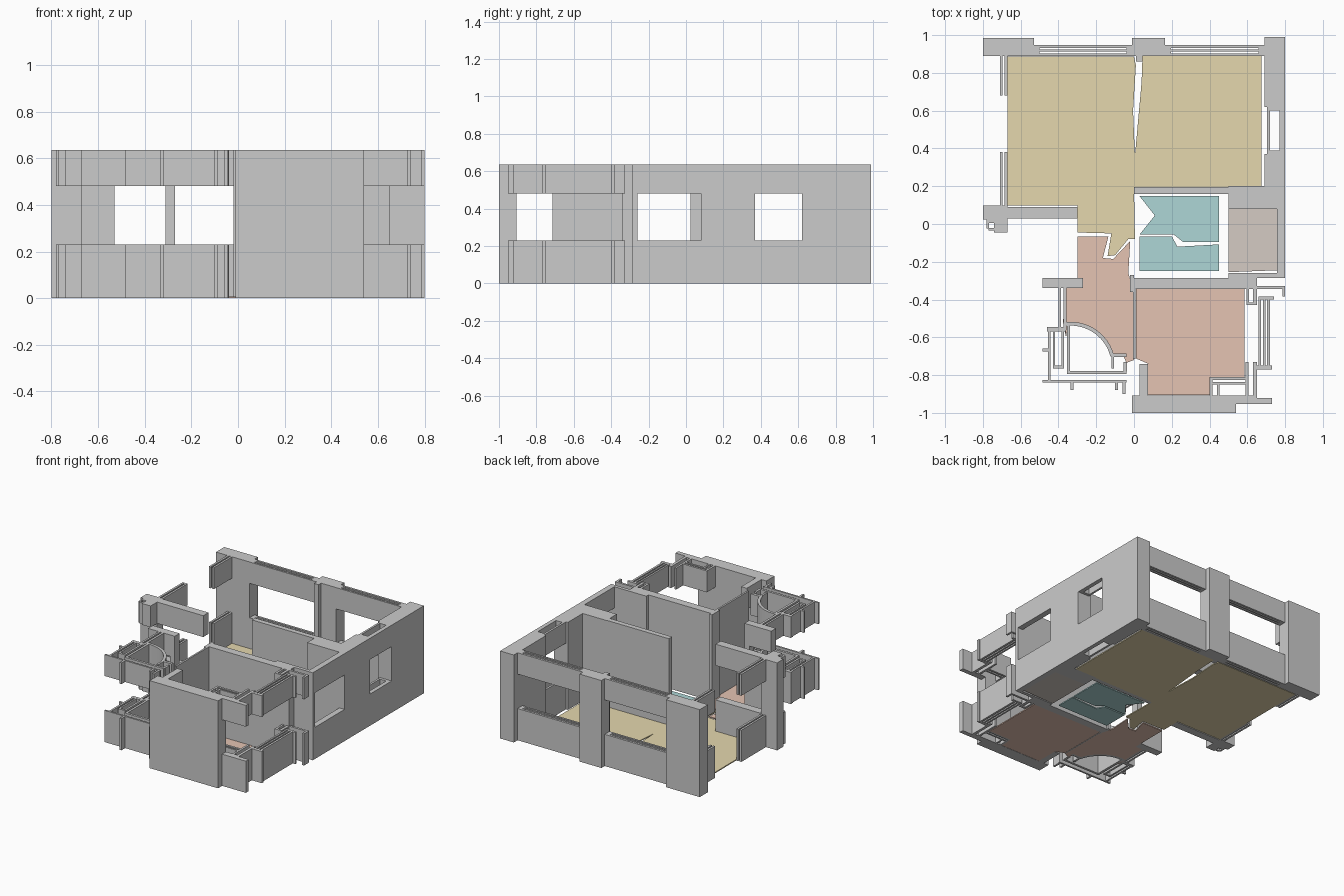
import bpy, bmesh, math

H, SILL, HEAD = 0.635, 0.23, 0.48   # wall height, window sill and window head
FULL = [(0, H)]
BANDS = [(0, SILL), (HEAD, H)]


def walls(name, rects, spans):
    """One object made of boxes: every plan rectangle (x0, x1, y0, y1) at every height span."""
    bm = bmesh.new()
    for x0, x1, y0, y1 in rects:
        for z0, z1 in spans:
            vs = bmesh.ops.create_cube(bm, size=1)["verts"]
            for v in vs:
                v.co = (x0 if v.co.x < 0 else x1, y0 if v.co.y < 0 else y1,
                        z0 if v.co.z < 0 else z1)
    return finish(name, bm)


def finish(name, bm):
    bmesh.ops.recalc_face_normals(bm, faces=bm.faces)
    me = bpy.data.meshes.new(name)
    bm.to_mesh(me)
    bm.free()
    ob = bpy.data.objects.new(name, me)
    bpy.context.collection.objects.link(ob)
    return ob


def slab(bm, pts, z0, z1):
    """Extrude a plan outline between two heights."""
    f = bm.faces.new([bm.verts.new((x, y, z0)) for x, y in pts])
    new = bmesh.ops.extrude_face_region(bm, geom=[f])["geom"]
    for v in new:
        if isinstance(v, bmesh.types.BMVert):
            v.co.z = z1


def floor(name, mat, *outlines):
    bm = bmesh.new()
    for pts in outlines:
        slab(bm, pts, 0, 0.008)
    finish(name, bm).data.materials.append(mat)


def colour(name, r, g, b):
    m = bpy.data.materials.new(name)
    m.diffuse_color = (r, g, b, 1)
    return m


# Back facade: three pillars and glazed bays between them
walls("back_pillars", [(-0.80, -0.53, 0.89, 0.985), (-0.01, 0.165, 0.89, 0.985),
                       (0.69, 0.80, 0.62, 0.99)], FULL)
for name, a, b in (("back_left_window", -0.53, -0.01), ("back_right_window", 0.165, 0.69)):
    walls(name, [(a, b, 0.932, 0.947), (a, b, 0.912, 0.924), (a, b, 0.89, 0.903),
                 (a, a + 0.03, 0.89, 0.947), (b - 0.03, b, 0.89, 0.947)], BANDS)
walls("back_divider_stub", [(0.01, 0.045, 0.86, 0.89)], FULL)

# Right facade with two window openings
walls("right_wall", [(0.69, 0.80, 0.20, 0.37), (0.50, 0.80, 0.08, 0.20),
                     (0.50, 0.80, -0.285, -0.26)], FULL)
walls("right_window", [(0.705, 0.72, 0.37, 0.62), (0.77, 0.80, 0.37, 0.62),
                       (0.72, 0.77, 0.37, 0.39), (0.72, 0.77, 0.60, 0.62)], BANDS)
walls("right_window_wall", [(0.758, 0.80, -0.26, 0.08)], BANDS)

# Inner full-height walls
walls("middle_wall", [(0.0, 0.50, 0.16, 0.197)], FULL)
walls("front_room_back_wall", [(0.0, 0.65, -0.343, -0.285)], FULL)
walls("front_room_divider", [(-0.005, 0.008, -0.715, -0.343), (-0.02, 0.0, -0.36, -0.27)], FULL)

# Left facade
walls("left_pillar", [(-0.80, -0.67, 0.025, 0.097)], FULL)
walls("left_pillar_foot", [(-0.74, -0.67, -0.045, 0.025), (-0.78, -0.74, 0.005, 0.025),
                           (-0.78, -0.768, -0.025, 0.005), (-0.77, -0.74, -0.035, -0.02)], BANDS)
walls("left_return_wall", [(-0.67, -0.30, 0.03, 0.09)], BANDS)
for name, a, b in (("left_window_front", 0.097, 0.38), ("left_window_back", 0.68, 0.89)):
    walls(name, [(-0.71, -0.695, a, b), (-0.685, -0.67, a, b)], BANDS)

# Front right room
walls("front_wall", [(-0.01, 0.54, -1.0, -0.907)], FULL)
walls("front_wall_stub", [(0.03, 0.075, -0.907, -0.74)], BANDS)
walls("front_corner", [(0.54, 0.73, -0.953, -0.92), (0.59, 0.605, -0.92, -0.73),
                       (0.63, 0.65, -0.92, -0.73), (0.54, 0.65, -0.92, -0.907),
                       (0.40, 0.60, -0.825, -0.81), (0.41, 0.60, -0.85, -0.837),
                       (0.40, 0.415, -0.907, -0.81), (0.44, 0.452, -0.907, -0.85)], BANDS)
walls("front_right_window", [(0.66, 0.673, -0.75, -0.39), (0.683, 0.695, -0.75, -0.39),
                             (0.705, 0.72, -0.75, -0.39), (0.65, 0.73, -0.77, -0.75),
                             (0.66, 0.74, -0.40, -0.383), (0.595, 0.61, -0.43, -0.343),
                             (0.63, 0.65, -0.43, -0.343), (0.61, 0.63, -0.43, -0.415),
                             (0.65, 0.80, -0.343, -0.327), (0.785, 0.80, -0.385, -0.343)], BANDS)

# Front left balcony
walls("entry_post", [(-0.31, -0.27, -0.34, -0.285)], FULL)
walls("entry_wall", [(-0.485, -0.31, -0.34, -0.285), (-0.40, -0.386, -0.56, -0.34),
                     (-0.374, -0.357, -0.56, -0.34)], BANDS)
walls("balcony_side", [(-0.46, -0.36, -0.57, -0.545), (-0.456, -0.442, -0.83, -0.57),
                       (-0.43, -0.418, -0.76, -0.57), (-0.385, -0.37, -0.76, -0.57),
                       (-0.43, -0.37, -0.765, -0.75), (-0.485, -0.456, -0.675, -0.66),
                       (-0.355, -0.338, -0.79, -0.53)], BANDS)
walls("balcony_front", [(-0.355, -0.04, -0.795, -0.778), (-0.485, -0.04, -0.838, -0.825),
                        (-0.335, -0.32, -0.88, -0.838), (-0.10, -0.085, -0.88, -0.838),
                        (-0.06, -0.045, -0.90, -0.838), (-0.055, -0.038, -0.78, -0.73),
                        (-0.12, -0.04, -0.705, -0.685), (-0.12, -0.105, -0.765, -0.70)], BANDS)

# Curved balcony screen
cx, cy, n = -0.335, -0.755, 12
arc = [math.radians(100 - 86 * i / n) for i in range(n + 1)]
outline = [(cx + r * math.cos(t), cy + r * math.sin(t))
           for r, ts in ((0.237, arc), (0.217, arc[::-1])) for t in ts]
bm = bmesh.new()
for z0, z1 in BANDS:
    slab(bm, outline, z0, z1)
finish("balcony_curved_screen", bm)

# Floors
floor("living_room_floor", colour("sand", 0.78, 0.68, 0.42),
      [(-0.67, 0.887), (0.0, 0.887), (0.01, 0.84), (-0.005, 0.60), (0.005, 0.36),
       (0.04, 0.75), (0.045, 0.89), (0.675, 0.89), (0.675, 0.197), (0.0, 0.187),
       (0.005, -0.08), (-0.03, -0.08), (-0.10, -0.165), (-0.14, -0.17), (-0.12, -0.05),
       (-0.30, -0.045), (-0.30, 0.097), (-0.67, 0.097)])
edge = [(cx + 0.237 * math.cos(t), cy + 0.237 * math.sin(t)) for t in arc[::-1]]
floor("bedroom_floor", colour("salmon", 0.78, 0.55, 0.45),
      [(-0.30, -0.065), (-0.135, -0.065), (-0.165, -0.18), (-0.11, -0.185), (-0.02, -0.09),
       (-0.03, -0.26), (0.0, -0.36), (0.0, -0.72), (-0.04, -0.735), (-0.06, -0.69)]
      + edge + [(-0.36, -0.60), (-0.36, -0.34), (-0.30, -0.34)],
      [(0.01, -0.343), (0.585, -0.343), (0.585, -0.81), (0.405, -0.81), (0.405, -0.905),
       (0.075, -0.905), (0.075, -0.74), (0.01, -0.712)])
floor("bathroom_floor", colour("teal", 0.42, 0.67, 0.67),
      [(0.03, 0.147), (0.45, 0.147), (0.45, -0.095), (0.26, -0.095), (0.21, -0.055),
       (0.03, -0.055), (0.11, 0.045)],
      [(0.03, -0.065), (0.20, -0.065), (0.23, -0.12), (0.45, -0.108), (0.45, -0.25),
       (0.03, -0.25)])
floor("utility_floor", colour("stone", 0.66, 0.60, 0.55),
      [(0.50, 0.08), (0.758, 0.08), (0.758, -0.245), (0.50, -0.255)])
